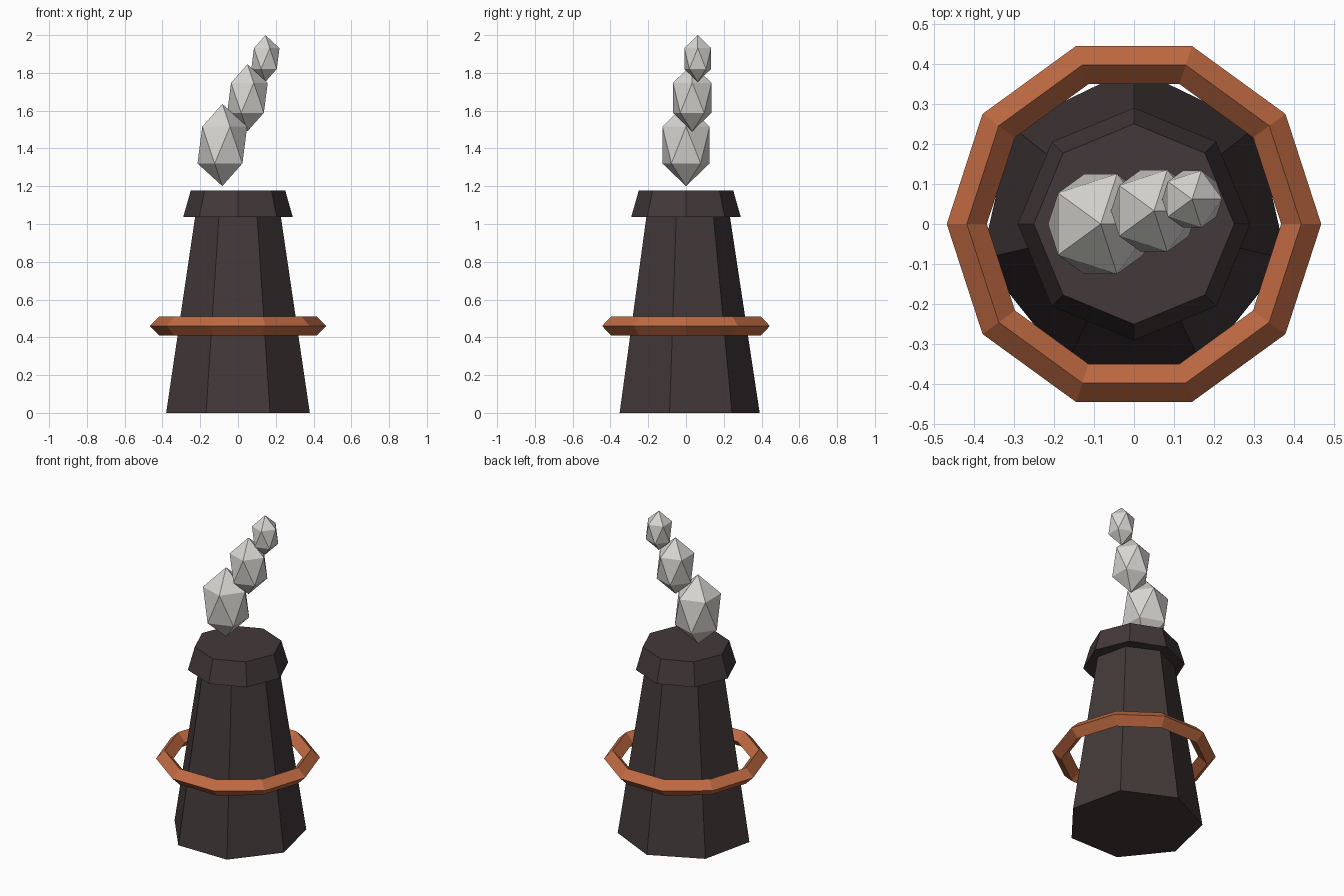
import bpy
import bmesh
from math import sin, cos, pi
from mathutils import Matrix, Vector

cube = bpy.data.objects.get("Cube")
if cube:
    bpy.data.objects.remove(cube, do_unlink=True)


def make_material(name, rgb):
    mat = bpy.data.materials.new(name)
    mat.use_nodes = True
    mat.diffuse_color = (*rgb, 1)
    bsdf = next(n for n in mat.node_tree.nodes if n.type == 'BSDF_PRINCIPLED')
    bsdf.inputs["Base Color"].default_value = (*rgb, 1)
    bsdf.inputs["Roughness"].default_value = 0.9
    return mat


def finish(bm, name, mat):
    bmesh.ops.recalc_face_normals(bm, faces=bm.faces)
    mesh = bpy.data.meshes.new(name)
    bm.to_mesh(mesh)
    bm.free()
    mesh.materials.append(mat)
    obj = bpy.data.objects.new(name, mesh)
    bpy.context.collection.objects.link(obj)
    return obj


def lathe(name, profile, sides, start, mat, closed=False):
    """Sweep (radius, z) points round z; cap the ends or close the loop."""
    bm = bmesh.new()
    angles = [start + 2 * pi * i / sides for i in range(sides)]
    rings = [[bm.verts.new((r * cos(a), r * sin(a), z)) for a in angles]
             for r, z in profile]
    pairs = list(zip(rings, rings[1:]))
    if closed:
        pairs.append((rings[-1], rings[0]))
    else:
        bm.faces.new(rings[0])
        bm.faces.new(rings[-1])
    for low, high in pairs:
        for i in range(sides):
            j = (i + 1) % sides
            bm.faces.new((low[i], low[j], high[j], high[i]))
    return finish(bm, name, mat)


def puff(name, centre, radius, mat):
    """Tall faceted smoke puff."""
    bm = bmesh.new()
    stretch = Matrix.Diagonal((1, 1, 1.48, 1))
    bmesh.ops.create_icosphere(bm, subdivisions=1, radius=radius,
                               matrix=Matrix.Translation(Vector(centre)) @ stretch)
    return finish(bm, name, mat)


iron = make_material("dark iron", (0.056, 0.040, 0.041))
copper = make_material("copper", (0.53, 0.145, 0.054))
smoke = make_material("pale smoke", (0.68, 0.665, 0.63))

# Tapered seven-sided stack and eight-sided cap
lathe("chimney_stack", [(0.39, 0), (0.225, 1.09)], 7, pi / 2, iron)
lathe("chimney_cap", [(0.29, 1.037), (0.25, 1.178)], 8, 0, iron)

# Ten-sided band with a diamond section
band_r, band_z, half = 0.417, 0.46, 0.05
diamond = [(band_r + half * cos(k * pi / 2), band_z + half * sin(k * pi / 2))
           for k in range(4)]
lathe("copper_band", diamond, 10, 0, copper, closed=True)

# Drifting smoke, shrinking as it rises
puff("lower_smoke_puff", (-0.083, 0, 1.418), 0.147, smoke)
puff("middle_smoke_puff", (0.05, 0.033, 1.668), 0.12, smoke)
puff("upper_smoke_puff", (0.145, 0.062, 1.876), 0.0835, smoke)
